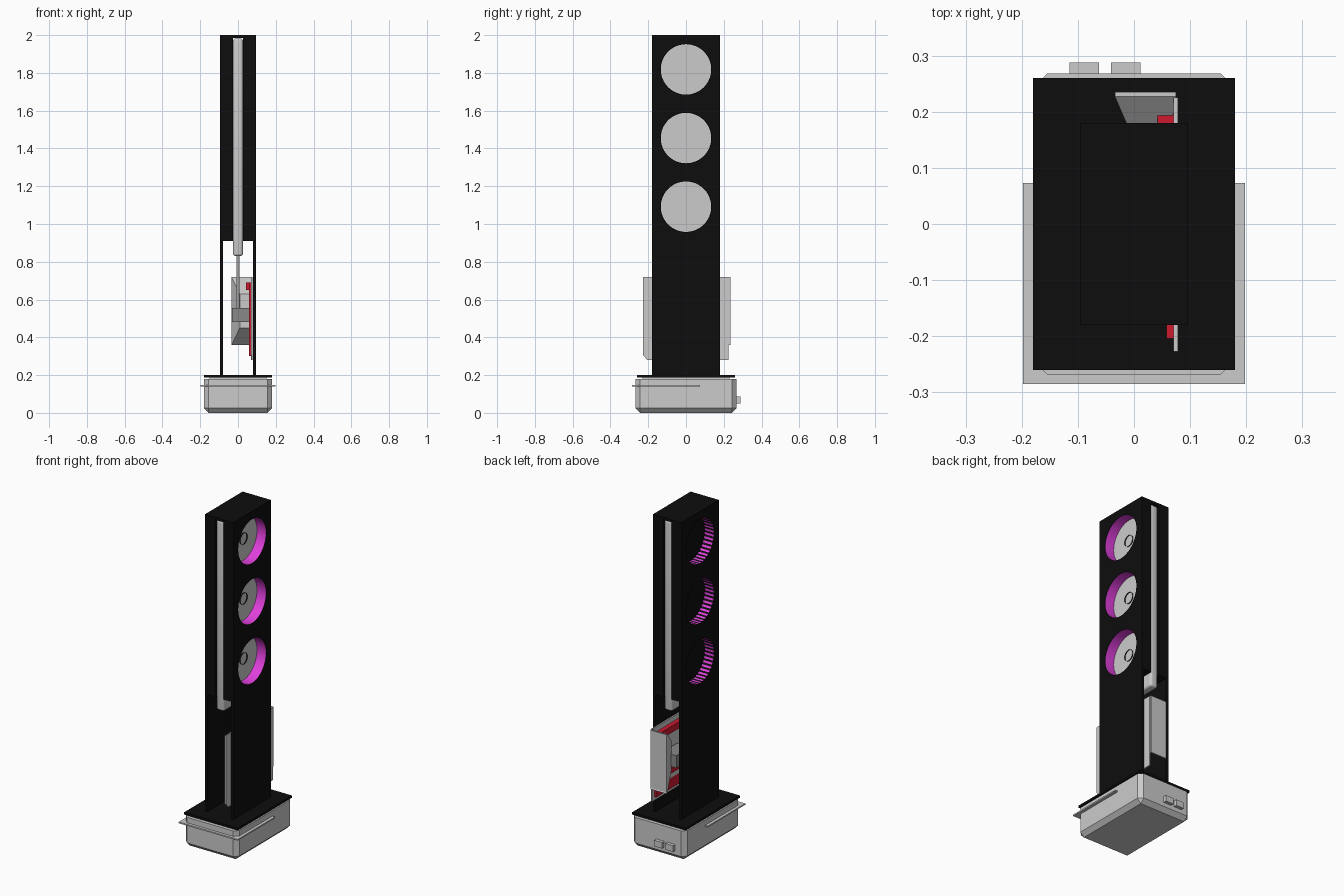
import bpy, bmesh, math
from mathutils import Matrix

if "Cube" in bpy.data.objects:
    bpy.data.objects.remove(bpy.data.objects["Cube"])


def mat(name, r, g, b):
    m = bpy.data.materials.new(name)
    m.diffuse_color = (r, g, b, 1)
    m.use_nodes = True
    m.node_tree.nodes["Principled BSDF"].inputs["Base Color"].default_value = m.diffuse_color
    return m


BLACK = mat("black", 0.004, 0.004, 0.004)
GREY = mat("light grey", 0.6, 0.6, 0.6)
DARK = mat("mid grey", 0.25, 0.25, 0.25)
RED = mat("red", 0.62, 0.01, 0.03)
MAGENTA = mat("magenta", 0.75, 0.05, 0.72)


def finish(name, bm, *mats):
    me = bpy.data.meshes.new(name)
    bm.to_mesh(me)
    bm.free()
    ob = bpy.data.objects.new(name, me)
    bpy.context.collection.objects.link(ob)
    for m in mats:
        me.materials.append(m)
    return ob


def box(name, x, y, z, m, bevel=0, segs=1, pick=None):
    """Box from three (low, high) ranges, optionally with some edges bevelled."""
    bm = bmesh.new()
    bmesh.ops.create_cube(bm, size=1)
    for v in bm.verts:
        v.co = [r[0] + (c + 0.5) * (r[1] - r[0]) for c, r in zip(v.co, (x, y, z))]
    if bevel:
        edges = [e for e in bm.edges if pick is None or pick(e)]
        bmesh.ops.bevel(bm, geom=edges, offset=bevel, segments=segs,
                        profile=0.5, affect='EDGES')
    return finish(name, bm, m)


def tube(name, x0, x1, y, z, r, mats, segs=64, caps=False, rule=None):
    """Cylinder lying along x."""
    bm = bmesh.new()
    bmesh.ops.create_cone(bm, cap_ends=caps, segments=segs, radius1=r, radius2=r,
                          depth=x1 - x0)
    bmesh.ops.transform(bm, verts=bm.verts, matrix=Matrix.Translation(((x0 + x1) / 2, y, z))
                        @ Matrix.Rotation(math.pi / 2, 4, 'Y'))
    if not caps:
        bmesh.ops.reverse_faces(bm, faces=bm.faces)
    if rule:
        for f in bm.faces:
            f.material_index = rule(f.index)
    return finish(name, bm, *mats)


def cut(ob, cutter):
    cutter.hide_render = True
    cutter.hide_viewport = True
    mod = ob.modifiers.new("cut", 'BOOLEAN')
    mod.operation = 'DIFFERENCE'
    mod.solver = 'EXACT'
    mod.object = cutter


# Base cabinet, top plate and thin tray round the base
box("base_cabinet", (-0.18, 0.18), (-0.268, 0.268), (0.0, 0.18), GREY, 0.025, 1,
    lambda e: not all(v.co.z > 0.17 for v in e.verts))
box("base_neck", (-0.15, 0.15), (-0.23, 0.23), (0.17, 0.19), GREY)
box("base_top_plate", (-0.18, 0.18), (-0.26, 0.26), (0.187, 0.2), BLACK)
box("base_tray", (-0.198, 0.198), (-0.285, 0.073), (0.139, 0.147), GREY)
for i, x in enumerate((-0.115, -0.041)):
    box(f"rear_socket_{i}", (x, x + 0.053), (0.26, 0.288), (0.05, 0.087), GREY)

# Lower side walls
for n, s in (("left", -1), ("right", 1)):
    box(f"{n}_side_wall", tuple(sorted((s * 0.08, s * 0.095))), (-0.18, 0.18),
        (0.2, 0.915), BLACK)

# Three stacked ring modules
Z0, H = 0.91, 1.09 / 3
for i in range(3):
    lo = Z0 + i * H
    zc = lo + H / 2
    body = box(f"module_{i}", (-0.095, 0.095), (-0.18, 0.18), (lo, lo + H), BLACK)
    top = 1.985 if i == 2 else lo + H + 0.02
    cut(body, box(f"slot_cutter_{i}", (-0.0275, 0.0275), (-0.2, 0.2), (lo - 0.02, top), BLACK))
    cut(body, tube(f"right_cutter_{i}", 0.031, 0.12, 0, zc, 0.134, [BLACK], caps=True))
    cut(body, tube(f"left_cutter_{i}", -0.12, -0.031, 0, zc, 0.134, [BLACK], caps=True))
    # Coloured ring walls, pale disc and small hub ring
    tube(f"right_ring_{i}", 0.033, 0.0945, 0, zc, 0.133, [MAGENTA])
    tube(f"left_ring_{i}", -0.0945, -0.033, 0, zc, 0.133, [MAGENTA, BLACK], 72,
         rule=lambda k: k % 2)
    tube(f"pale_disc_{i}", 0.029, 0.034, 0, zc, 0.1335, [GREY], caps=True)
    tube(f"hub_ring_{i}", 0.034, 0.04, 0, zc, 0.034, [BLACK], 32)

# Pale slab running through the tower, with its hanging rod
slab = box("inner_slab", (-0.026, 0.026), (-0.174, 0.174), (0.83, 1.983), GREY, 0.014, 4)
bpy.context.view_layer.objects.active = slab
slab.select_set(True)
bpy.ops.object.shade_smooth_by_angle()
box("hanging_rod", (-0.008, 0.008), (0.04, 0.056), (0.55, 0.84), GREY, 0.004, 1)
box("support_block", (-0.033, 0.057), (0.0, 0.14), (0.48, 0.555), DARK)

# Screen housing that tapers inward from the back
bm = bmesh.new()
rings = []
for y, x0, x1, z0, z1 in ((0.125, 0.01, 0.058, 0.45, 0.63),
                          (0.227, -0.034, 0.075, 0.36, 0.72),
                          (0.235, -0.034, 0.075, 0.36, 0.72)):
    rings.append([bm.verts.new(p) for p in
                  ((x0, y, z0), (x1, y, z0), (x1, y, z1), (x0, y, z1))])
for a, b in zip(rings, rings[1:]):
    for k in range(4):
        bm.faces.new((a[k], a[(k + 1) % 4], b[(k + 1) % 4], b[k]))
bm.faces.new(rings[0])
screen = bm.faces.new(rings[-1])
bmesh.ops.recalc_face_normals(bm, faces=bm.faces)
bmesh.ops.inset_region(bm, faces=[screen], thickness=0.01, depth=-0.003)
finish("screen_housing", bm, GREY)

# Side door plate with clipped lower front corner
bm = bmesh.new()
outline = ((-0.205, 0.28), (0.225, 0.28), (0.225, 0.72), (-0.227, 0.72), (-0.227, 0.305))
face = bm.faces.new([bm.verts.new((0.07, y, z)) for y, z in outline])
ext = bmesh.ops.extrude_face_region(bm, geom=[face])
for v in ext["geom"]:
    if isinstance(v, bmesh.types.BMVert):
        v.co.x = 0.078
bmesh.ops.recalc_face_normals(bm, faces=bm.faces)
finish("door_plate", bm, GREY)

# Red trim bars on the inside of the door
box("red_top_bar", (0.042, 0.07), (-0.18, 0.2), (0.65, 0.69), RED)
box("red_front_post", (0.058, 0.07), (-0.204, -0.17), (0.3, 0.69), RED)
for i, z in enumerate((0.3, 0.39, 0.48)):
    box(f"red_bar_{i}", (0.06, 0.07), (-0.17, 0.2), (z, z + 0.055), RED)
